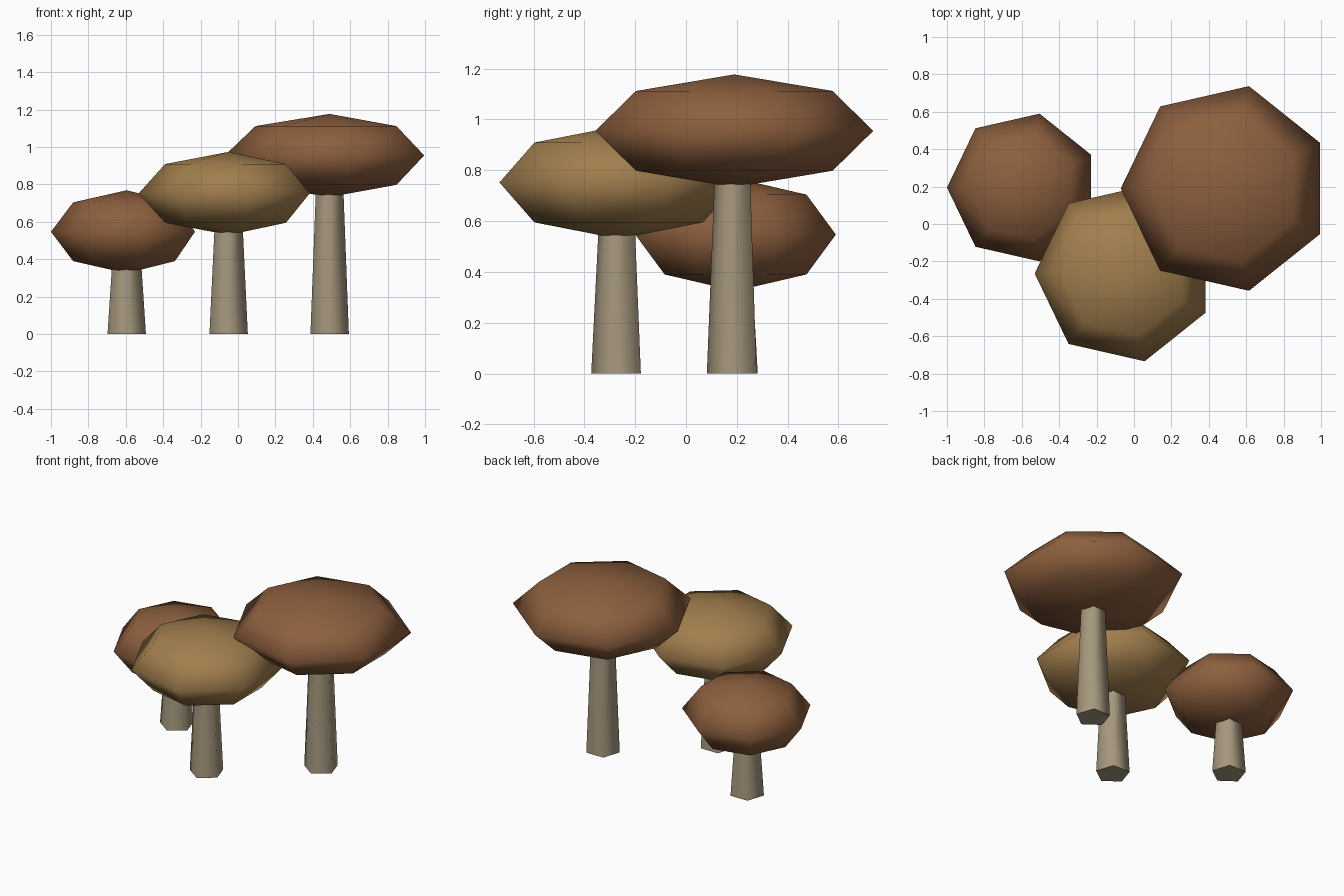
import bpy, bmesh
from math import sin, cos, pi, radians

if "Cube" in bpy.data.objects:
    bpy.data.objects.remove(bpy.data.objects["Cube"])


def material(name, rgb):
    m = bpy.data.materials.new(name)
    m.diffuse_color = (*rgb, 1)
    m.use_nodes = True
    m.node_tree.nodes["Principled BSDF"].inputs["Base Color"].default_value = m.diffuse_color
    return m


def lathe(name, loc, profile, sides, start, mat):
    """Revolve (radius, z) points; a zero radius makes a single pole vertex."""
    bm = bmesh.new()
    rings = []
    for r, z in profile:
        n = sides if r > 0 else 1
        rings.append([bm.verts.new((r * cos(start + 2 * pi * i / sides),
                                    r * sin(start + 2 * pi * i / sides), z))
                      for i in range(n)])
    for a, b in zip(rings, rings[1:]):
        for i in range(sides):
            j = (i + 1) % sides
            quad = [a[i % len(a)], a[j % len(a)], b[j % len(b)], b[i % len(b)]]
            bm.faces.new(list(dict.fromkeys(quad)))
    for f in bm.faces:
        f.smooth = True
    # close open ends with flat, sharp-edged faces
    for ring in (rings[0], rings[-1]):
        if len(ring) > 1:
            end = bm.faces.new(ring)
            for e in end.edges:
                e.smooth = False
    bmesh.ops.recalc_face_normals(bm, faces=bm.faces[:])
    me = bpy.data.meshes.new(name)
    bm.to_mesh(me)
    bm.free()
    me.materials.append(mat)
    ob = bpy.data.objects.new(name, me)
    ob.location = loc
    bpy.context.collection.objects.link(ob)
    return ob


brown = material("cap_brown", (0.265, 0.115, 0.048))
tan = material("cap_tan", (0.36, 0.21, 0.075))
beige = material("stem_beige", (0.38, 0.31, 0.205))

# name, x, y, cap centre height, cap radius, cap colour
mushrooms = [
    ("large", 0.49, 0.19, 0.955, 0.561, brown),
    ("middle", -0.05, -0.265, 0.752, 0.481, tan),
    ("small", -0.595, 0.195, 0.547, 0.405, brown),
]
CAP_HALF_HEIGHT = 0.222

for name, x, y, z, r, mat in mushrooms:
    # tapered five-sided stem running up inside the cap
    lathe(name + "_stem", (x, y, 0), [(0.108, 0), (0.070, z)], 5, radians(-90), beige)
    # squashed seven-sided cap with four bands
    arc = [radians(a) for a in (-45, 0, 45)]
    profile = ([(0, -CAP_HALF_HEIGHT)]
               + [(r * cos(a), CAP_HALF_HEIGHT * sin(a)) for a in arc]
               + [(0, CAP_HALF_HEIGHT)])
    lathe(name + "_cap", (x, y, z), profile, 7, pi, mat)
